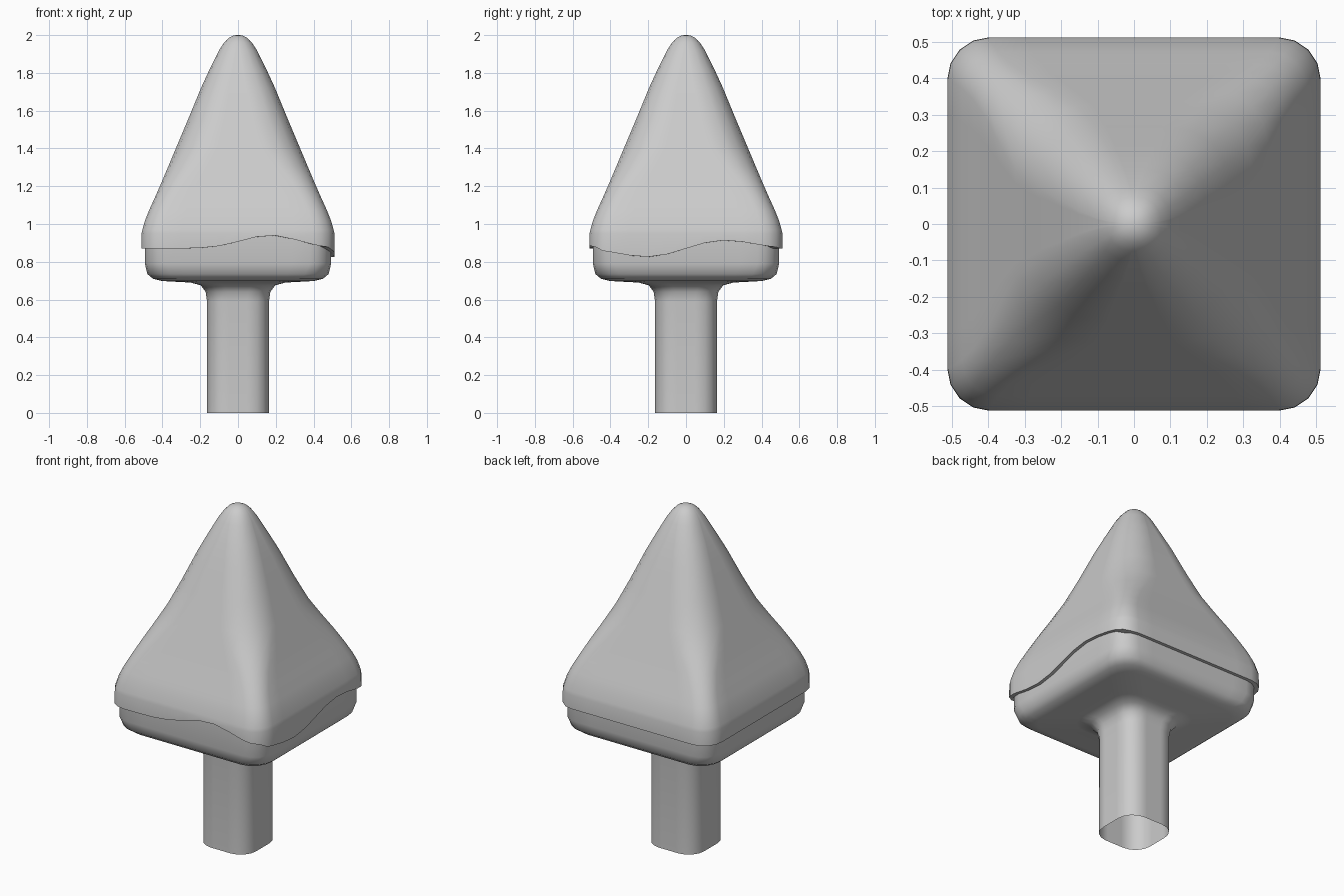
import bpy, bmesh
from math import cos, sin, pi, exp, radians

if "Cube" in bpy.data.objects:
    bpy.data.objects.remove(bpy.data.objects["Cube"], do_unlink=True)

SIDE_STEPS, ARC_STEPS = 8, 4

grey = bpy.data.materials.new("plain_grey")
grey.use_nodes = True
grey.diffuse_color = (0.6, 0.6, 0.6, 1)
grey.node_tree.nodes["Principled BSDF"].inputs["Base Color"].default_value = (0.6, 0.6, 0.6, 1)


def rounded_square(w, r):
    """Outline points of a square with half width w and corner radius r."""
    points = []
    c = w - r
    for k in range(4):
        a0 = k * pi / 2
        quarter = [(w, -c + 2 * c * i / SIDE_STEPS) for i in range(SIDE_STEPS)]
        quarter += [(c + r * cos(a), c + r * sin(a))
                    for a in (i * pi / 2 / ARC_STEPS for i in range(ARC_STEPS))]
        points += [(x * cos(a0) - y * sin(a0), x * sin(a0) + y * cos(a0)) for x, y in quarter]
    return points


def loft(name, rows, height=None):
    """Skin rows of (z, half width, corner radius); z None follows the height rule."""
    bm = bmesh.new()
    rings = []
    for z, w, r in rows:
        rings.append([bm.verts.new((x, y, height(x, y) if z is None else z))
                      for x, y in rounded_square(w, r)])
    for low, high in zip(rings, rings[1:]):
        for i in range(len(low)):
            j = (i + 1) % len(low)
            bm.faces.new((low[i], low[j], high[j], high[i]))
    bm.faces.new(rings[-1])
    mesh = bpy.data.meshes.new(name)
    bm.to_mesh(mesh)
    bm.free()
    mesh.materials.append(grey)
    obj = bpy.data.objects.new(name, mesh)
    bpy.context.collection.objects.link(obj)
    bpy.ops.object.select_all(action='DESELECT')
    obj.select_set(True)
    bpy.context.view_layer.objects.active = obj
    bpy.ops.object.shade_smooth_by_angle(angle=radians(50))
    return obj


def bump(t, centre):
    return exp(-((t - centre) / 0.21) ** 2)


def snow_edge(x, y):
    """Wavy lower edge on the front and +x sides, level on the others."""
    z = 0.87
    if y < -0.47:
        z += 0.07 * bump(x, 0.17)
    elif x > 0.47:
        z += 0.045 * (bump(y, 0.2) - bump(y, -0.2))
    return z


# Cone from the shoulder upward, shared by the tree and its snow cover
cone = [(0.97, 0.506, 0.11), (1.02, 0.492, 0.105), (1.07, 0.472, 0.1),
        (1.14, 0.44, 0.1), (1.22, 0.405, 0.115), (1.31, 0.367, 0.15),
        (1.41, 0.325, 0.18), (1.55, 0.266, 0.165), (1.72, 0.196, 0.135),
        (1.82, 0.15, 0.115), (1.92, 0.1, 0.085), (1.96, 0.074, 0.066),
        (1.985, 0.05, 0.045), (1.997, 0.026, 0.024), (2.0, 0.008, 0.007)]

# Trunk with an open foot, flaring into the crown
trunk = [(0, 0.163, 0.1), (0.59, 0.164, 0.1), (0.64, 0.171, 0.1),
         (0.675, 0.197, 0.1), (0.69, 0.25, 0.1)]
crown = [(0.698, 0.4, 0.11), (0.71, 0.45, 0.12), (0.735, 0.48, 0.125),
         (0.79, 0.493, 0.115), (0.94, 0.493, 0.11)]
inner = [(z - 0.03, w * 0.94, r * 0.94) for z, w, r in cone]
loft("tree_body", trunk + crown + inner)

# Snow cover with a thin lip turned in at its lower edge
lip = [(None, 0.49, 0.11), (None, 0.512, 0.115), (0.95, 0.511, 0.115)]
loft("snow_cover", lip + cone, snow_edge)
